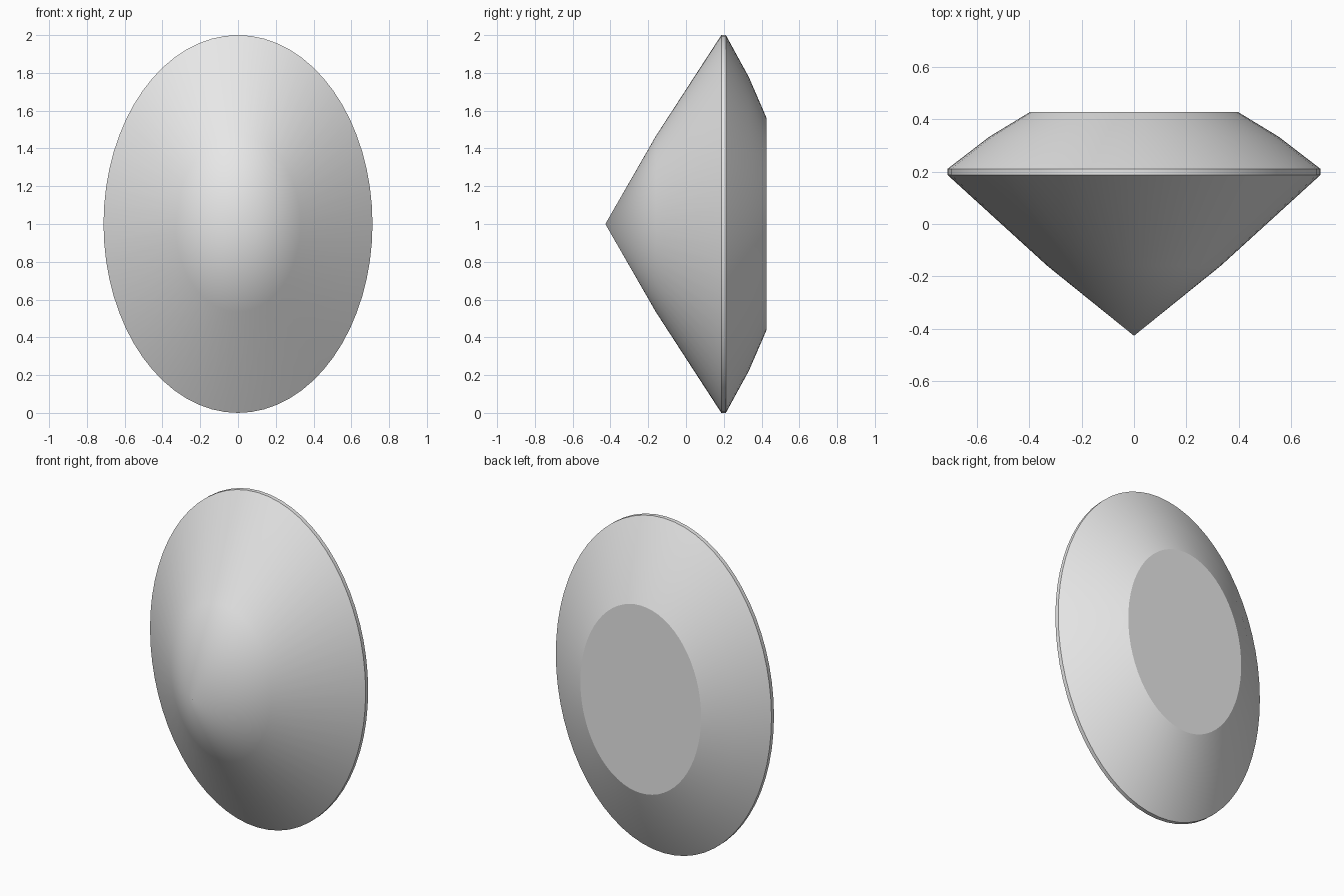
import bpy
import bmesh
from math import cos, sin, tau, radians

cube = bpy.data.objects.get("Cube")
if cube:
    bpy.data.objects.remove(cube, do_unlink=True)

SEGMENTS = 64
HALF_WIDTH, HALF_HEIGHT = 0.712, 1.0
TIP_Y = -0.427

# Oval cross-sections from the pavilion to the table: (y, scale of the outline)
PROFILE = [(-0.16, 0.465), (0.187, 1.0), (0.211, 1.0), (0.333, 0.777), (0.427, 0.56)]

# Plain grey stone
stone = bpy.data.materials.new("stone_grey")
stone.use_nodes = True
grey = (0.8, 0.8, 0.8, 1.0)
stone.diffuse_color = grey
stone.node_tree.nodes["Principled BSDF"].inputs["Base Color"].default_value = grey


def oval_ring(bm, y, scale):
    angles = [tau * i / SEGMENTS for i in range(SEGMENTS)]
    return [bm.verts.new((HALF_WIDTH * scale * cos(a), y,
                          1 + HALF_HEIGHT * scale * sin(a))) for a in angles]


bm = bmesh.new()
rings = [oval_ring(bm, y, scale) for y, scale in PROFILE]
tip = bm.verts.new((0, TIP_Y, 1))

for i in range(SEGMENTS):
    j = (i + 1) % SEGMENTS
    # Pointed pavilion
    bm.faces.new((tip, rings[0][i], rings[0][j]))
    # Pavilion, girdle and crown bands
    for low, high in zip(rings, rings[1:]):
        bm.faces.new((low[i], high[i], high[j], low[j]))

# Flat table at the back
bm.faces.new(rings[-1])
bmesh.ops.recalc_face_normals(bm, faces=bm.faces)

mesh = bpy.data.meshes.new("oval_gem")
bm.to_mesh(mesh)
bm.free()
mesh.materials.append(stone)
gem = bpy.data.objects.new("oval_gem", mesh)
bpy.context.collection.objects.link(gem)

# Smooth the cone and crown, keep the girdle and table edges crisp
bpy.ops.object.select_all(action="DESELECT")
gem.select_set(True)
bpy.context.view_layer.objects.active = gem
bpy.ops.object.shade_smooth_by_angle(angle=radians(20))
